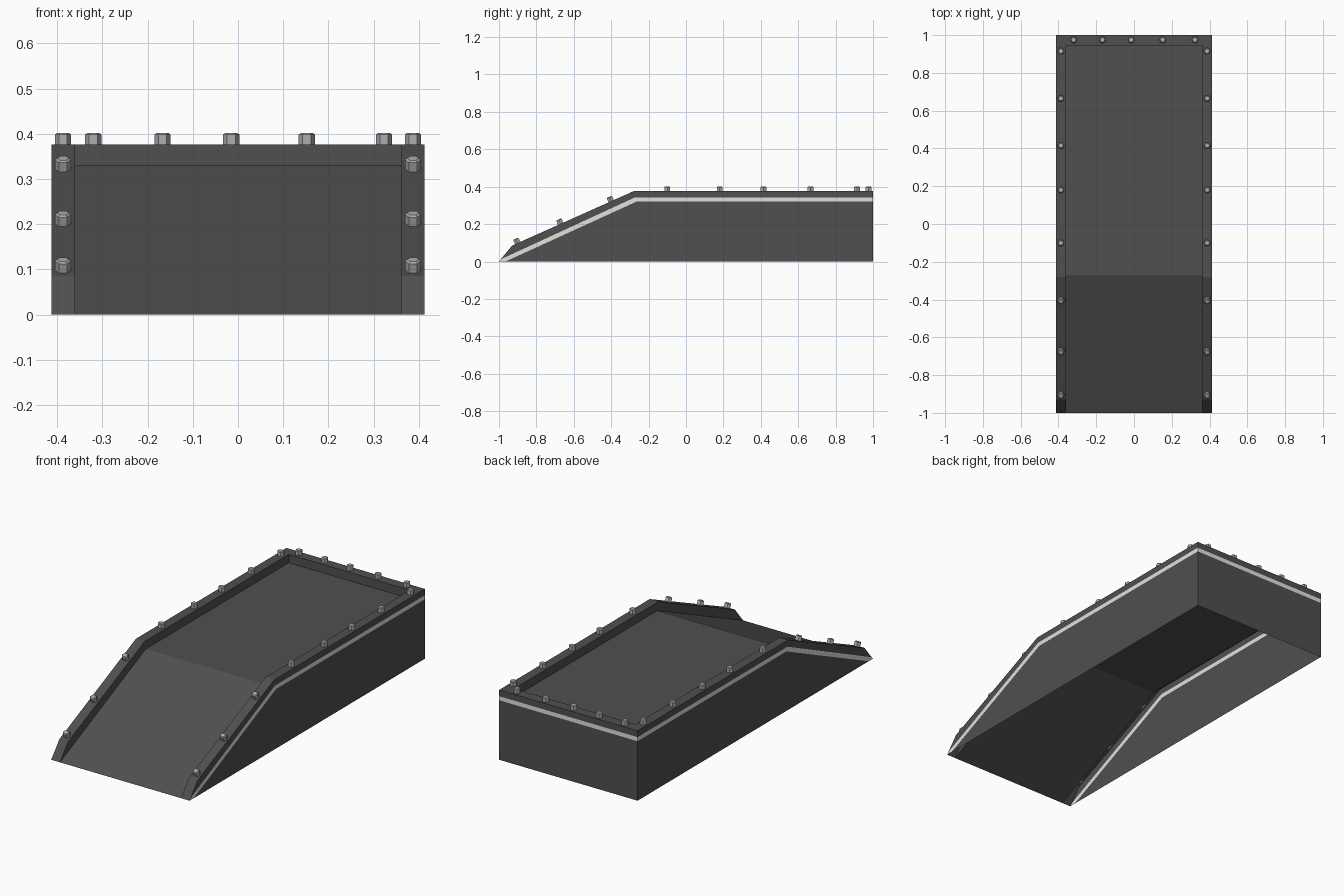
import bpy, bmesh, math
from mathutils import Matrix, Vector

cube = bpy.data.objects.get("Cube")
if cube:
    bpy.data.objects.remove(cube)


def material(name, value):
    m = bpy.data.materials.new(name)
    m.use_nodes = True
    color = (value, value, value, 1)
    m.diffuse_color = color
    m.node_tree.nodes["Principled BSDF"].inputs["Base Color"].default_value = color
    return m


DARK = material("dark_grey", 0.08)
WHITE = material("pale_trim", 0.75)
STEEL = material("bolt_steel", 0.42)

HALF, INNER, BACK, BACK_IN = 0.412, 0.36, 1.0, 0.946

# Side lines as (y, z), running front to back
deck = [(-1, 0), (-0.27, 0.331), (BACK_IN, 0.331)]
trim_low = [(-0.965, 0), (-0.265, 0.32), (BACK, 0.32)]
trim_high = [(-0.99, 0.012), (-0.275, 0.342), (BACK, 0.342)]
rim_top = [(-0.93, 0.085), (-0.28, 0.376), (BACK, 0.376)]
rim_inner = rim_top[:2] + [(BACK_IN, 0.376)]


def finish(name, bm, mat):
    mesh = bpy.data.meshes.new(name)
    bm.to_mesh(mesh)
    bm.free()
    mesh.materials.append(mat)
    ob = bpy.data.objects.new(name, mesh)
    bpy.context.collection.objects.link(ob)
    return ob


def shell(name, polygons, mat):
    """Open sheet on the +x half, mirrored to the other side."""
    bm = bmesh.new()
    for poly in polygons:
        bm.faces.new([bm.verts.new(p) for p in poly])
    bmesh.ops.remove_doubles(bm, verts=bm.verts, dist=0.0001)
    bmesh.ops.recalc_face_normals(bm, faces=bm.faces)
    ob = finish(name, bm, mat)
    ob.modifiers.new("mirror", 'MIRROR').use_clip = True
    return ob


def side(x, outline):
    return [(x, y, z) for y, z in outline]


def strip(x0, x1, line):
    """Quads spanning x0 to x1 along a side line."""
    return [[(x0, *a), (x1, *a), (x1, *b), (x0, *b)] for a, b in zip(line, line[1:])]


def rear(y, z0, z1, width):
    return [(0, y, z0), (width, y, z0), (width, y, z1), (0, y, z1)]


# Deck: ramp and flat
shell("deck", strip(0, INNER, deck), DARK)

# Walls, open underneath
low_z, high_z, top_z = trim_low[-1][1], trim_high[-1][1], rim_top[-1][1]
shell("walls", [side(HALF, trim_low + [(BACK, 0)]),
                rear(BACK, 0, low_z, HALF)], DARK)

# Pale trim line
shell("trim", [side(HALF, [(-1, 0)] + trim_high + trim_low[::-1]),
               rear(BACK, low_z, high_z, HALF)], WHITE)

# Raised rim: outside, inside, top and slanted front ends
shell("rim", [side(HALF, trim_high + rim_top[::-1]),
              side(INNER, deck + rim_inner[::-1]),
              rear(BACK, high_z, top_z, HALF),
              rear(BACK_IN, deck[-1][1], top_z, INNER),
              [(0, BACK_IN, top_z), (HALF, BACK_IN, top_z),
               (HALF, BACK, top_z), (0, BACK, top_z)]]
      + strip(INNER, HALF, rim_inner)
      + strip(INNER, HALF, [deck[0], rim_top[0]]), DARK)


# Hexagonal bolts with chamfered heads
def add_bolt(bm, x, y, z, tilt):
    place = Matrix.Translation((x, y, z)) @ Matrix.Rotation(tilt, 4, 'X')
    for bottom, height, r1, r2 in ((-0.004, 0.026, 0.018, 0.018),
                                   (0.022, 0.004, 0.018, 0.013)):
        bmesh.ops.create_cone(
            bm, cap_ends=True, segments=6, radius1=r1, radius2=r2, depth=height,
            matrix=place @ Matrix.Translation((0, 0, bottom + height / 2))
            @ Matrix.Rotation(math.pi / 2, 4, 'Z'))


(y0, z0), (y1, z1) = rim_top[:2]
slope = (z1 - z0) / (y1 - y0)

bm = bmesh.new()
for x in (-0.387, 0.387):
    for y in (0.915, 0.665, 0.415, 0.18, -0.10):
        add_bolt(bm, x, y, top_z, 0)
    for y in (-0.40, -0.67, -0.90):
        add_bolt(bm, x, y, z0 + (y - y0) * slope, math.atan(slope))
finish("side_bolts", bm, STEEL)

bm = bmesh.new()
for x in (-0.32, -0.167, -0.015, 0.152, 0.323):
    add_bolt(bm, x, 0.975, top_z, 0)
finish("rear_bolts", bm, STEEL)
